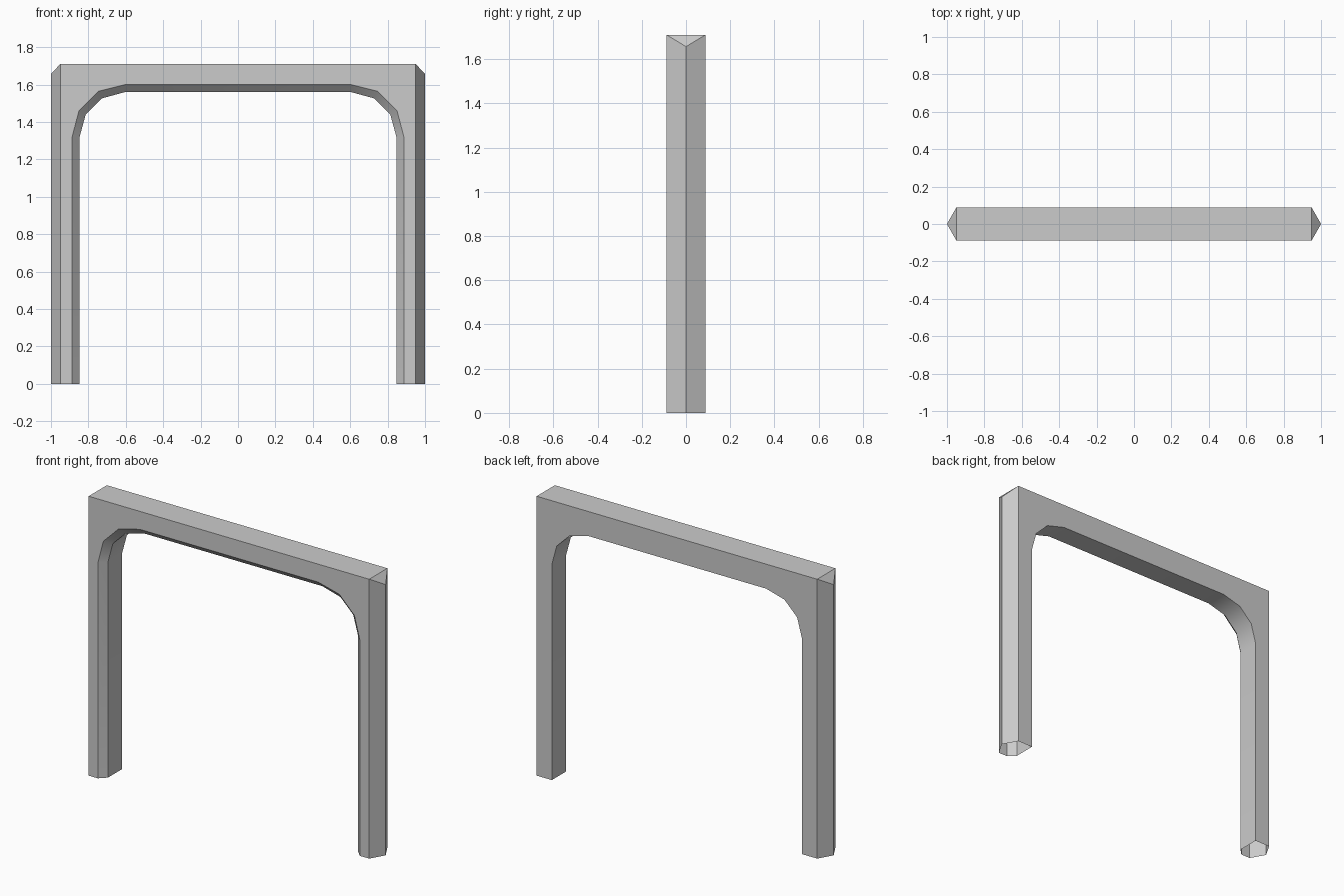
import bpy, bmesh, math

if "Cube" in bpy.data.objects:
    bpy.data.objects.remove(bpy.data.objects["Cube"])

DEPTH = 0.088      # half thickness
CHAMFER_Y = -0.048 # where the front chamfer ends
TOP = 1.71
SIDE = 0.95        # edge of the flat front and back faces

# Left half of the opening: on the front face, and behind the chamfer
front_half = [(-0.887, 0), (-0.887, 1.32), (-0.85, 1.461), (-0.747, 1.564), (-0.604, 1.60)]
inner_half = [(-0.847, 0), (-0.847, 1.32), (-0.814, 1.441), (-0.728, 1.526), (-0.604, 1.56)]


def full(half):
    return half + [(-x, z) for x, z in reversed(half)]


bm = bmesh.new()


def row(points, y):
    return [bm.verts.new((x, y, z)) for x, z in points]


def strip(a, b):
    for i in range(len(a) - 1):
        bm.faces.new((a[i], a[i + 1], b[i + 1], b[i]))


# Opening: chamfered front edge and inner reveal
front_arch = row(full(front_half), -DEPTH)
mid_arch = row(full(inner_half), CHAMFER_Y)
back_arch = row(full(inner_half), DEPTH)
strip(front_arch, mid_arch)
strip(mid_arch, back_arch)

# Flat front and back faces
outline = [(-SIDE, 0), (-SIDE, TOP), (SIDE, TOP), (SIDE, 0)]
front = row(outline, -DEPTH)
back = row(outline, DEPTH)
bm.faces.new(front + front_arch[::-1])
bm.faces.new(back + back_arch[::-1])

# Flat top
bm.faces.new((front[1], front[2], back[2], back[1]))

# Pointed outer sides with a small sloped triangle on top
for s, low, high in ((-1, 0, 1), (1, 3, 2)):
    foot = bm.verts.new((s, 0, 0))
    peak = bm.verts.new((s, 0, 1.657))
    for wall in (front, back):
        bm.faces.new((wall[low], wall[high], peak, foot))
    bm.faces.new((front[high], back[high], peak))

# Feet stay open underneath
bmesh.ops.recalc_face_normals(bm, faces=bm.faces[:])
mesh = bpy.data.meshes.new("arch_frame")
bm.to_mesh(mesh)
bm.free()
frame = bpy.data.objects.new("arch_frame", mesh)
bpy.context.collection.objects.link(frame)

# Smooth the rounded corners, keep the other edges sharp
bpy.context.view_layer.objects.active = frame
frame.select_set(True)
bpy.ops.object.shade_smooth_by_angle(angle=math.radians(35))
